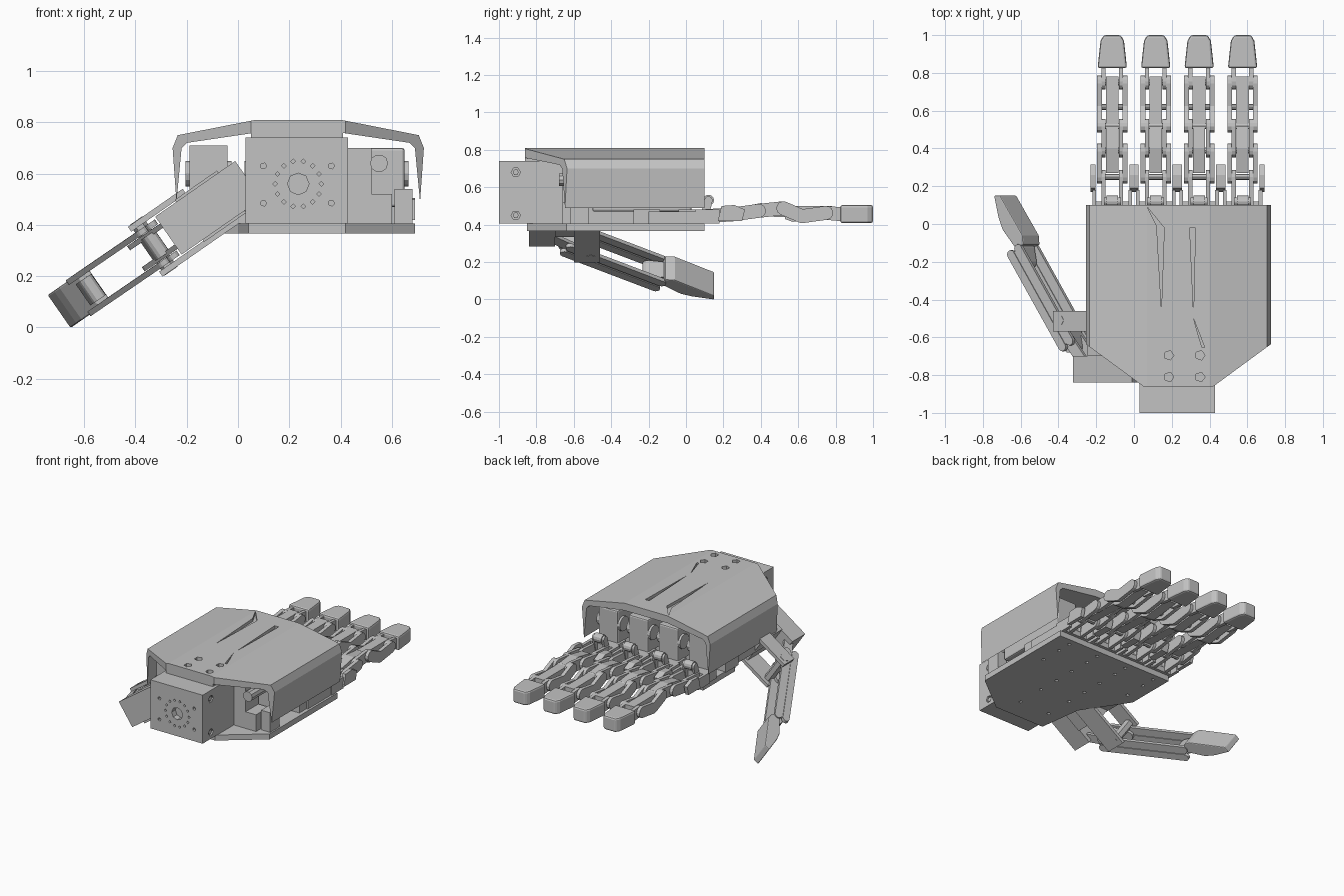
import bpy, bmesh, math
from mathutils import Matrix, Vector

if "Cube" in bpy.data.objects:
    bpy.data.objects.remove(bpy.data.objects["Cube"])

shade = 0.54
grey = bpy.data.materials.new("plain_grey")
grey.use_nodes = True
grey.diffuse_color = (shade, shade, shade, 1)
for node in grey.node_tree.nodes:
    if node.type == 'BSDF_PRINCIPLED':
        node.inputs["Base Color"].default_value = (shade, shade, shade, 1)


def frame(u, v, d, origin=(0, 0, 0)):
    matrix = Matrix((u, v, d)).transposed().to_4x4()
    matrix.translation = Vector(origin)
    return matrix


X, Y, Z = Vector((1, 0, 0)), Vector((0, 1, 0)), Vector((0, 0, 1))
TOP, FRONT, SIDE = frame(X, Y, Z), frame(X, Z, Y), frame(Y, Z, X)


def rect(u0, u1, v0, v1):
    return [(u0, v0), (u1, v0), (u1, v1), (u0, v1)]


def disc(u, v, radius, sides=8):
    angles = [math.tau * i / sides for i in range(sides)]
    return [(u + radius * math.cos(t), v + radius * math.sin(t)) for t in angles]


def capsule(a, b, radius, steps=6):
    angle = math.atan2(b[1] - a[1], b[0] - a[0])
    points = []
    for centre, start in ((b, angle - math.pi / 2), (a, angle + math.pi / 2)):
        for i in range(steps + 1):
            t = start + math.pi * i / steps
            points.append((centre[0] + radius * math.cos(t), centre[1] + radius * math.sin(t)))
    return points


def mirrored(half, centre=0):
    """Close an outline by reflecting its right half."""
    return [(centre + u, v) for u, v in half] + [(centre - u, v) for u, v in reversed(half)]


def solid(name, pieces, bevel=0):
    """Each piece is (outline, frame, depth start, depth end)."""
    bm = bmesh.new()
    for outline, matrix, near, far in pieces:
        low, high = [[bm.verts.new(matrix @ Vector((u, v, d))) for u, v in outline] for d in (near, far)]
        bm.faces.new(low[::-1])
        bm.faces.new(high)
        for i in range(len(outline)):
            j = (i + 1) % len(outline)
            bm.faces.new((low[i], low[j], high[j], high[i]))
    bmesh.ops.recalc_face_normals(bm, faces=bm.faces)
    mesh = bpy.data.meshes.new(name)
    bm.to_mesh(mesh)
    bm.free()
    mesh.materials.append(grey)
    ob = bpy.data.objects.new(name, mesh)
    bpy.context.collection.objects.link(ob)
    if bevel:
        mod = ob.modifiers.new("soft_edges", 'BEVEL')
        mod.width, mod.segments = bevel, 2
    return ob


def cut(ob, pieces):
    cutter = solid(ob.name + "_cutter", pieces)
    cutter.hide_render = True
    mod = ob.modifiers.new("cut", 'BOOLEAN')
    mod.operation, mod.solver, mod.object = 'DIFFERENCE', 'EXACT', cutter
    bpy.context.view_layer.objects.active = ob
    bpy.ops.object.modifier_apply(modifier=mod.name)
    bpy.data.objects.remove(cutter)


# back-of-hand cover: bent shell with chamfered wrist corners, grooves and screw holes
middle = .235
outer = [(.165, .81), (.47, .75), (.49, .70), (.475, .49)]
inner = [(.455, .70), (.435, .72), (.165, .76)]
cover = solid("back_cover", [(mirrored(outer + inner, middle), FRONT, -.86, .10)])
cuts = []
for side in (-1, 1):
    wedge = [(.535, -.603), (.535, -.95), (.185, -.95), (.185, -.86)]
    cuts.append(([(middle + side * u, v) for u, v in wedge], TOP, .4, .9))
grooves = ([(.07, .09), (.12, -.01), (.145, -.45), (.16, -.02)],
           [(.295, -.02), (.325, -.02), (.315, -.47)],
           [(.315, -.50), (.375, -.655), (.36, -.655)])
cuts += [(groove, TOP, .79, .9) for groove in grooves]
cuts += [(disc(x, y, .026, 5), TOP, .775, .9) for x in (.185, .35) for y in (-.695, -.81)]
cut(cover, cuts)

# palm plate with bolt holes
centres = [-.115 + .23 * i for i in range(4)]
plate = solid("palm_plate", [([(.69, .10), (.69, -.64), (.42, -.85), (.04, -.85), (0, -.55),
                               (-.2, -.25), (-.2, .10)], TOP, .367, .405)])
spots = [(x, y) for x in centres for y in (-.2, -.05, .05)]
spots += [(x, y) for x in centres[1:3] for y in (-.7, -.5, -.35)]
cut(plate, [(disc(x, y, .012, 6), TOP, .3, .385) for x, y in spots])

# wrist block with coupling holes
wrist = solid("wrist_block", [(rect(.03, .43, .405, .74), FRONT, -1, -.64)])
holes = [(disc(middle, .56, .042), FRONT, -1.1, -.96)]
holes += [(disc(x, z, .009, 4), FRONT, -1.1, -.98) for x, z in disc(middle, .56, .09, 14)]
holes += [(disc(x, z, .012, 5), FRONT, -1.1, -.98) for x in (.10, .365) for z in (.485, .63)]
screws = (.45, .68)
holes += [(disc(-.91, z, .025, 6), SIDE, x, x + .1) for z in screws for x in (-.055, .415)]
cut(wrist, holes)
solid("wrist_screws", [(disc(-.91, z, .016, 6), SIDE, .035, .425) for z in screws])
solid("wrist_bracket", [(rect(.05, .41, .72, .765), FRONT, -.86, -.65)])

# motors between cover and plate
solid("finger_motors", [(rect(c - .075, c + .075, .47, .70), FRONT, -.50, .03) for c in centres], .01)
solid("motor_arms", [(disc(-.02, .60, .05, 12), SIDE, c - .09, c + .09) for c in centres])
solid("motor_feet", [(rect(c - .09, c + .09, .40, .48), FRONT, y, y + .14) for c in centres for y in (-.28, -.04)])
solid("side_motor", [(rect(.43, .60, .405, .52), FRONT, -.66, -.52),
                     (rect(.43, .52, .52, .70), FRONT, -.66, -.52),
                     (rect(.61, .68, .405, .54), FRONT, -.62, -.52),
                     (disc(.55, .64, .035, 10), FRONT, -.68, -.5)])
solid("palm_side_wall", [(rect(-.2, .1, .405, .47), SIDE, .60, .675)])
solid("thumb_side_motor", [(rect(-.19, -.04, .50, .71), FRONT, -.62, -.5),
                           (rect(-.19, .05, .405, .5), FRONT, -.6, -.2)])


# finger parts are built around x = 0 and repeated at each finger
def pair(outline, near, far):
    return [(outline, SIDE, near, far), (outline, SIDE, -far, -near)]


def finger_part(name, pieces, bevel=0):
    part = solid(name, pieces, bevel)
    for c in centres[1:]:
        twin = part.copy()
        twin.location.x = c
        bpy.context.collection.objects.link(twin)
    part.location.x = centres[0]


joints = [(.10, .445), (.25, .455), (.39, .474), (.52, .488), (.62, .445), (.75, .463), (.84, .455)]
links = []
for i, (a, b) in enumerate(zip(joints, joints[1:])):
    wide = i in (1, 3, 4)
    links += pair(capsule(a, b, .037), .055 if wide else .035, .08 if wide else .058)
finger_part("finger_links", links)
finger_part("joint_pins", [(disc(y, z, .016), SIDE, -.08, .08) for y, z in joints[1:-1]])
finger_part("knuckle_fork", pair([(.17, .42), (.30, .42), (.315, .48), (.26, .505), (.19, .50)], .09, .115)
            + pair(rect(.05, .18, .405, .48), .085, .105)
            + [(rect(-.1, .1, .405, .44), FRONT, .05, .12)])
finger_part("knuckle_pulley", [(disc(.12, .53, .03, 12), SIDE, -.03, .03)]
            + pair(capsule(joints[0], (.12, .53), .022), .03, .045))
finger_part("lower_bar", [([(.27, .45), (.53, .44), (.53, .50), (.40, .515), (.27, .49)], SIDE, -.032, .032)])
finger_part("upper_bar", [([(.53, .43), (.57, .415), (.78, .44), (.78, .50), (.53, .50)], SIDE, -.034, .034)])
tip_half = [(.078, .825), (.062, .97), (.045, 1)]
finger_part("fingertip", [(mirrored(tip_half), TOP, .408, .505)], .012)

# thumb frames: A runs outward and down, B is the joint-pin axis
A, B = Vector((-.82, 0, -.57)).normalized(), Vector((.57, 0, -.82)).normalized()
MOUNT = frame(A, Y, B, (-.60, 0, .13))
solid("thumb_motor", [(rect(-.78, -.40, -.84, -.70), MOUNT, -.09, .09)])
solid("thumb_bracket", [(rect(-.55, -.29, -.57, -.46), MOUNT, -.118, -.095),
                        (rect(-.68, -.29, -.60, -.46), MOUNT, .095, .118),
                        (rect(-.70, -.50, -.70, -.48), MOUNT, -.1, .1),
                        (disc(-.33, -.51, .03, 6), MOUNT, -.12, .12)])

# thumb rails, webs, hinges and arm
start = Vector((-.30, -.66, .335))
D = (Vector((-.60, -.12, .13)) - start).normalized()
LINK = frame(D, B.cross(D), B, start)
sides = (-.085, .063)
solid("thumb_rails", [(capsule((.03, v), (.62, v), .023), LINK, d, d + .022) for v in (-.028, .028) for d in sides])
solid("thumb_rail_webs", [(rect(.03, .62, -.03, .03), LINK, d + .005, d + .017) for d in sides])
solid("thumb_hinges", [(capsule((u, -.015), (u + .07, .015), .03), LINK, -.05, .05) for u in (.02, .56)])
solid("thumb_arm", [(capsule((-.08, .02), (.16, 0), .03), LINK, d, d + .02) for d in (-.06, .04)])

# thumb tip
solid("thumb_tip", [([(.12, .15), (.08, .15), (-.065, -.06), (-.07, -.11), (-.02, -.13), (.065, -.03), (.09, .03)],
                     MOUNT, -.078, .078)], .006)
